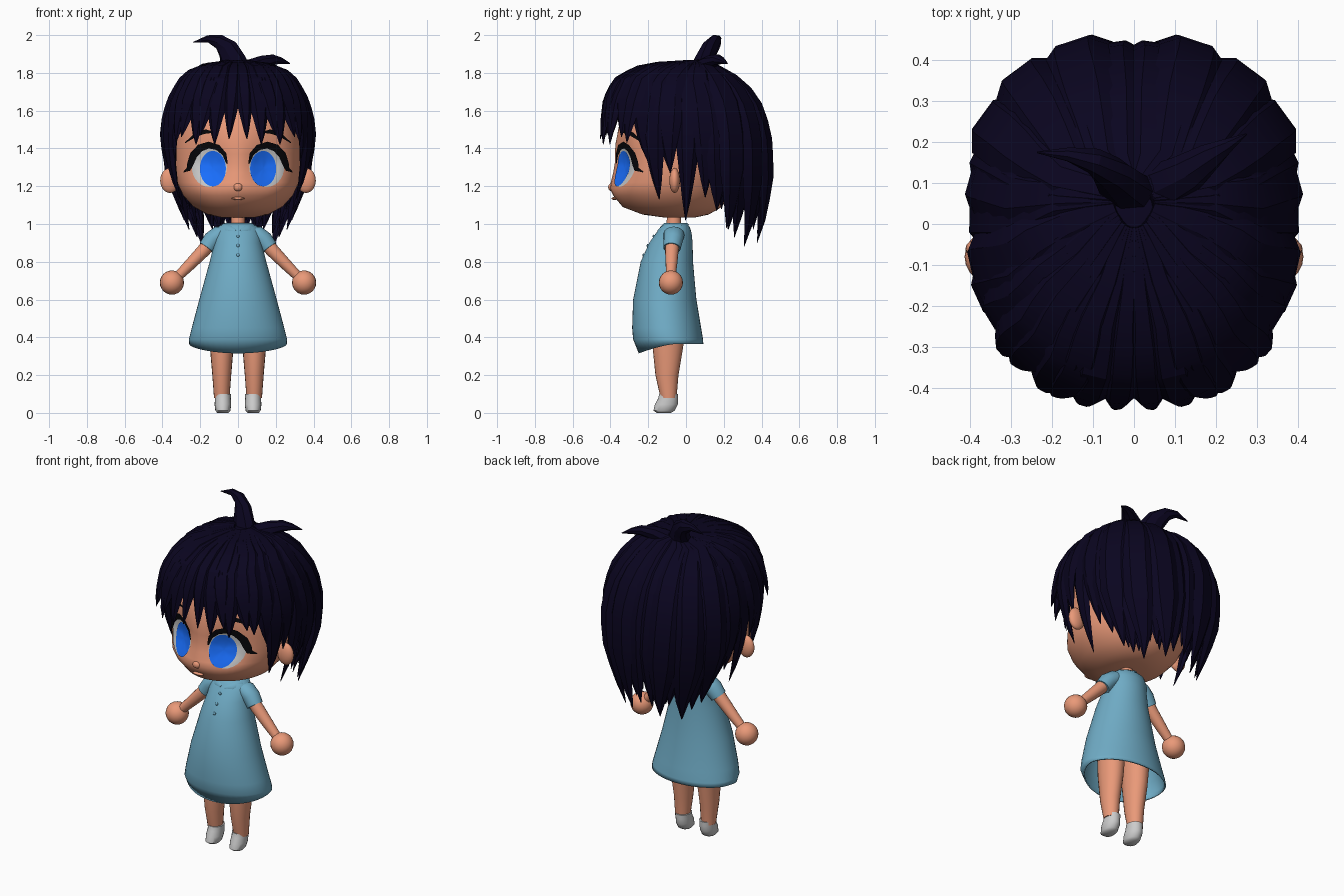
import bpy, bmesh, math, random
from mathutils import Vector, Matrix
from mathutils.bvhtree import BVHTree

if "Cube" in bpy.data.objects:
    bpy.data.objects.remove(bpy.data.objects["Cube"])

random.seed(4)


def material(name, rgb):
    m = bpy.data.materials.new(name)
    m.diffuse_color = (*rgb, 1)
    m.use_nodes = True
    m.node_tree.nodes["Principled BSDF"].inputs["Base Color"].default_value = m.diffuse_color
    return m


SKIN = material("skin", (0.82, 0.32, 0.19))
HAIR = material("hair", (0.003, 0.0015, 0.014))
DRESS = material("dress", (0.16, 0.41, 0.56))
BLUE = material("iris", (0.01, 0.16, 1.0))
BLACK = material("black", (0.002, 0.002, 0.003))


def finish(name, bm, mat=None, mirror=False, angle=40, thick=0):
    bmesh.ops.recalc_face_normals(bm, faces=bm.faces)
    me = bpy.data.meshes.new(name)
    bm.to_mesh(me)
    ob = bpy.data.objects.new(name, me)
    bpy.context.collection.objects.link(ob)
    if mat:
        me.materials.append(mat)
    bpy.ops.object.select_all(action='DESELECT')
    ob.select_set(True)
    bpy.context.view_layer.objects.active = ob
    bpy.ops.object.shade_smooth_by_angle(angle=math.radians(angle))
    if thick:
        ob.modifiers.new("solidify", 'SOLIDIFY').thickness = thick
    if mirror:
        ob.modifiers.new("mirror", 'MIRROR').use_mirror_merge = False
    return ob


def bridge(bm, rings, cap_start=True, cap_end=True):
    vs = [[bm.verts.new(p) for p in r] for r in rings]
    for a, b in zip(vs, vs[1:]):
        for i in range(len(a)):
            j = (i + 1) % len(a)
            bm.faces.new((a[i], a[j], b[j], b[i]))
    if cap_start:
        bm.faces.new(vs[0])
    if cap_end:
        bm.faces.new(vs[-1])


def spow(v, e):
    return math.copysign(abs(v) ** e, v)


def loft(bm, rings, cx=0, n=32, **caps):
    """Stack of oval rings: (z, half width, front y, back y)."""
    turn = [2 * math.pi * i / n for i in range(n)]
    bridge(bm, [[(cx + rx * math.sin(a), (yf + yb) / 2 + (yf - yb) / 2 * math.cos(a), z) for a in turn]
                for z, rx, yf, yb in rings], **caps)


def sweep(bm, pts, widths, thicks, ref, n=16):
    """Sweep an oval along a path; ref(p) gives the thickness direction."""
    pts = [Vector(p) for p in pts]
    rings = []
    for i, p in enumerate(pts):
        d = pts[min(i + 1, len(pts) - 1)] - pts[max(i - 1, 0)]
        side = d.cross(ref(p)).normalized()
        nor = side.cross(d).normalized()
        rings.append([p + side * widths[i] * math.cos(2 * math.pi * k / n)
                      + nor * thicks[i] * math.sin(2 * math.pi * k / n) for k in range(n)])
    bridge(bm, rings)


def ball(bm, centre, r, u=20, v=12):
    bmesh.ops.create_uvsphere(bm, u_segments=u, v_segments=v, radius=1,
                              matrix=Matrix.Translation(centre) @ Matrix.Diagonal((*r, 1)))


# Head with shallow eye sockets, nose and lips
bm = bmesh.new()
loft(bm, [(1.035, .09, -.12, .05), (1.05, .16, -.23, .12), (1.09, .235, -.335, .19), (1.15, .29, -.385, .23),
          (1.19, .31, -.405, .25), (1.22, .32, -.4, .26), (1.27, .33, -.388, .28), (1.32, .335, -.38, .29),
          (1.37, .335, -.378, .295), (1.42, .335, -.375, .30), (1.52, .325, -.355, .29), (1.62, .29, -.31, .26),
          (1.70, .22, -.24, .2), (1.75, .12, -.15, .1)], n=56)
for v in bm.verts:
    if v.co.y < 0:
        v.co.y += .045 * math.exp(-((abs(v.co.x) - .14) / .085) ** 2 - ((v.co.z - 1.31) / .11) ** 2)
face = BVHTree.FromBMesh(bm)
ball(bm, (0, -.392, 1.195), (.025, .02, .022))
ball(bm, (0, -.379, 1.135), (.035, .015, .008))
finish("head", bm, SKIN, angle=60)


def on_face(x, z, lift):
    hit = face.ray_cast(Vector((x, -2, z)), Vector((0, 1, 0)))[0]
    return (x, hit.y - lift, z)


# Eyes, lashes and brows, laid onto the face
def eye_disc(name, cx, cz, hw, hh, lift, mat=None):
    bm = bmesh.new()
    bridge(bm, [[on_face(cx + hw * r * math.cos(i * math.pi / 14), cz + hh * r * math.sin(i * math.pi / 14), lift)
                 for i in range(28)] for r in (.1, .4, .7, .9, 1)], cap_end=False)
    finish(name, bm, mat, mirror=True, angle=60)


def face_strip(name, pts, lift):
    bm = bmesh.new()
    prev = None
    for i, (x, z, w) in enumerate(pts):
        a, b = pts[max(i - 1, 0)], pts[min(i + 1, len(pts) - 1)]
        n = Vector((a[1] - b[1], b[0] - a[0])).normalized() * w
        cur = [bm.verts.new(on_face(x + s * n.x, z + s * n.y, lift)) for s in (-1, 0, 1)]
        if prev:
            for k in (0, 1):
                bm.faces.new((prev[k], cur[k], cur[k + 1], prev[k + 1]))
        prev = cur
    finish(name, bm, BLACK, mirror=True, angle=60)


eye_disc("eye_white", .152, 1.303, .093, .107, .005)
eye_disc("iris", .133, 1.293, .069, .094, .009, BLUE)
face_strip("eyelash", [(.058, 1.32, .004), (.072, 1.37, .011), (.107, 1.405, .015), (.155, 1.418, .018),
                       (.2, 1.403, .02), (.235, 1.365, .02), (.252, 1.32, .017), (.262, 1.29, .012),
                       (.288, 1.275, .002)], .013)
face_strip("eyebrow", [(.13, 1.485, .003), (.17, 1.49, .011), (.22, 1.475, .011), (.28, 1.43, .002)], .01)

# Ears
bm = bmesh.new()
ball(bm, (.36, -.06, 1.23), (.052, .028, .066))
finish("ear", bm, SKIN, mirror=True, angle=60)

# Neck
bm = bmesh.new()
loft(bm, [(.96, .04, -.105, -.025), (1.06, .036, -.1, -.028)], n=20)
finish("neck", bm, SKIN)

# Dress, open below with a hem that dips at the front
bm = bmesh.new()
loft(bm, [(1.005, .075, -.115, 0), (.985, .105, -.135, .02), (.95, .12, -.16, .03), (.9, .125, -.195, .035),
          (.8, .15, -.24, .037), (.6, .205, -.28, .055), (.45, .245, -.285, .08), (.39, .26, -.28, .09),
          (.34, .258, -.25, .092)], n=48, cap_end=False)
for v in bm.verts:
    if v.co.z < .35:
        v.co.z = .365 - .05 * max(0, (-v.co.y - .05) / .2) ** 1.5
finish("dress", bm, DRESS, angle=60, thick=.008)

forward = lambda p: Vector((0, -1, 0))
# Sleeves
bm = bmesh.new()
sweep(bm, [(.05, -.06, .955), (.1, -.064, .943), (.135, -.068, .915), (.166, -.074, .873)],
      [.032, .048, .05, .045], [.05, .056, .052, .046], forward)
finish("sleeve", bm, DRESS, mirror=True, angle=50)

# Arms and hands
bm = bmesh.new()
sweep(bm, [(.14, -.07, .91), (.18, -.075, .862), (.25, -.077, .79), (.33, -.08, .71)],
      [.036, .036, .031, .024], [.038, .036, .031, .024], forward)
finish("arm", bm, SKIN, mirror=True)
bm = bmesh.new()
ball(bm, (.35, -.08, .69), (.064,) * 3)
finish("hand", bm, SKIN, mirror=True)

# Legs and shoes
bm = bmesh.new()
loft(bm, [(.08, .041, -.135, -.05), (.2, .05, -.162, -.04), (.35, .063, -.177, -.015), (.52, .072, -.18, 0)],
     cx=.086, n=20)
finish("leg", bm, SKIN, mirror=True)
bm = bmesh.new()
loft(bm, [(0, .03, -.155, -.08), (.012, .04, -.172, -.06), (.045, .044, -.165, -.043), (.075, .042, -.148, -.042),
          (.1, .044, -.142, -.042)], cx=.08, n=20)
finish("shoe", bm, mirror=True, angle=50)

# Collar and buttons
bm = bmesh.new()
sweep(bm, [(.012, -.147, .965), (.05, -.132, .978), (.085, -.09, .99), (.08, -.03, .995), (.0, .008, 1.0)],
      [.008, .018, .018, .014, .01], [.004] * 5, lambda p: Vector((p.x, p.y + .06, .08)), n=8)
finish("collar", bm, DRESS, mirror=True)
bm = bmesh.new()
for z, y in ((.935, -.171), (.885, -.203), (.835, -.225)):
    ball(bm, (0, y, z), (.009, .006, .009), 10, 6)
finish("buttons", bm, DRESS)

# Hair outline: (z, half width, front depth, back depth); the crown sits a little behind centre
SHELL = [(1.86, .01, .01, .01), (1.845, .13, .2, .06), (1.82, .23, .3, .13), (1.75, .295, .38, .29),
         (1.65, .355, .43, .375), (1.55, .388, .45, .415), (1.45, .405, .46, .44), (1.3, .395, .44, .45),
         (1.2, .375, .42, .448), (1.1, .345, .40, .44), (1.0, .31, .38, .43), (.85, .27, .3, .395)]


def shell(deg, z, scale=1):
    for a, b in zip(SHELL, SHELL[1:]):
        if z >= b[0]:
            break
    t = (a[0] - z) / (a[0] - b[0])
    w, f, k = (a[i] + (b[i] - a[i]) * t for i in (1, 2, 3))
    s, c = math.sin(math.radians(deg)), math.cos(math.radians(deg))
    y = -(f if c > 0 else k) * spow(c, .8) * scale
    return Vector((w * spow(s, .8) * scale, y + .6 * max(0, z - 1.75), z))


def lock(bm, deg, tip, width, scale, taper, drift=0, flare=-.04, thick=.032):
    """One strand from the crown down over the hair outline."""
    ts = [i / 11 for i in range(12)]
    pts = [shell(deg + drift * t * t, 1.855 - (1.855 - tip) * t ** 1.4, scale + flare * t ** 4) for t in ts]
    full = [min(1, .4 + 2 * t) * min(1, (1 - t) * taper) ** .8 for t in ts]
    sweep(bm, pts, [width * f + .002 for f in full], [thick * f + .001 for f in full],
          lambda p: p - Vector((0, 0, 1.3)), n=6)


# Hair cap under the strands, higher over the face
bm = bmesh.new()
rings = []
for t in (0, .04, .1, .25, .5, .75, 1):
    ring = []
    for d in range(0, 360, 10):
        c = math.cos(math.radians(d))
        low = 1.46 + (.17 * c if c > 0 else .26 * c)
        ring.append(shell(d, 1.855 - (1.855 - low) * t, .93))
    rings.append(ring)
bridge(bm, rings, cap_end=False)
finish("hair_cap", bm, HAIR)

# Fringe strands
bm = bmesh.new()
for d, tip, w, dr in ((3, 1.45, .045, 1), (14.5, 1.42, .058, -1), (22, 1.47, .06, 3), (31, 1.42, .065, -2),
                      (42, 1.46, .075, 3), (53, 1.43, .07, -2)):
    lock(bm, d, tip, w, .965 + random.uniform(-.015, .015), 2.4, dr, .03)
finish("fringe", bm, HAIR, mirror=True, angle=30)

# Side strands around the ears
bm = bmesh.new()
for d, tip, w, s in ((63, 1.34, .08, .95), (71, 1.13, .075, .94), (81, 1.27, .08, .97), (91, 1.02, .065, .94),
                     (100, 1.14, .08, .96)):
    lock(bm, d, tip, w, s, 2.5, random.uniform(-2, 2))
finish("side_hair", bm, HAIR, mirror=True, angle=30)

# Back strands in two layers, alternating in height
bm = bmesh.new()
for i, tip in enumerate((1.07, .97, .93, .88, .97, .9, .95)):
    lock(bm, 111 + i * 10.3, tip, .085, .925 + .045 * (i % 2), 3.6, random.uniform(-4, 4), -.02, .036)
for i, tip in enumerate((1.08, .98, .95, 1.0, .96, 1.02)):
    lock(bm, 114 + i * 11.5, tip, .075, .86, 3.4, random.uniform(-4, 4))
finish("back_hair", bm, HAIR, mirror=True, angle=30)

# Two tufts on the crown
back_up = lambda p: Vector((0, 1, .3))
bm = bmesh.new()
sweep(bm, [(.0, .075, 1.78), (-.025, .09, 1.86), (-.055, .125, 1.925), (-.1, .155, 1.965), (-.16, .17, 1.98),
           (-.237, .175, 1.962)], [.075, .07, .058, .04, .02, .002], [.06, .05, .042, .032, .018, .002], back_up, n=8)
sweep(bm, [(.0, .07, 1.78), (.07, .09, 1.83), (.13, .125, 1.855), (.185, .165, 1.87), (.225, .19, 1.865),
           (.275, .22, 1.85)], [.05, .045, .038, .028, .018, .002], [.07, .06, .05, .035, .02, .002], back_up, n=8)
finish("crown_tufts", bm, HAIR, angle=30)
